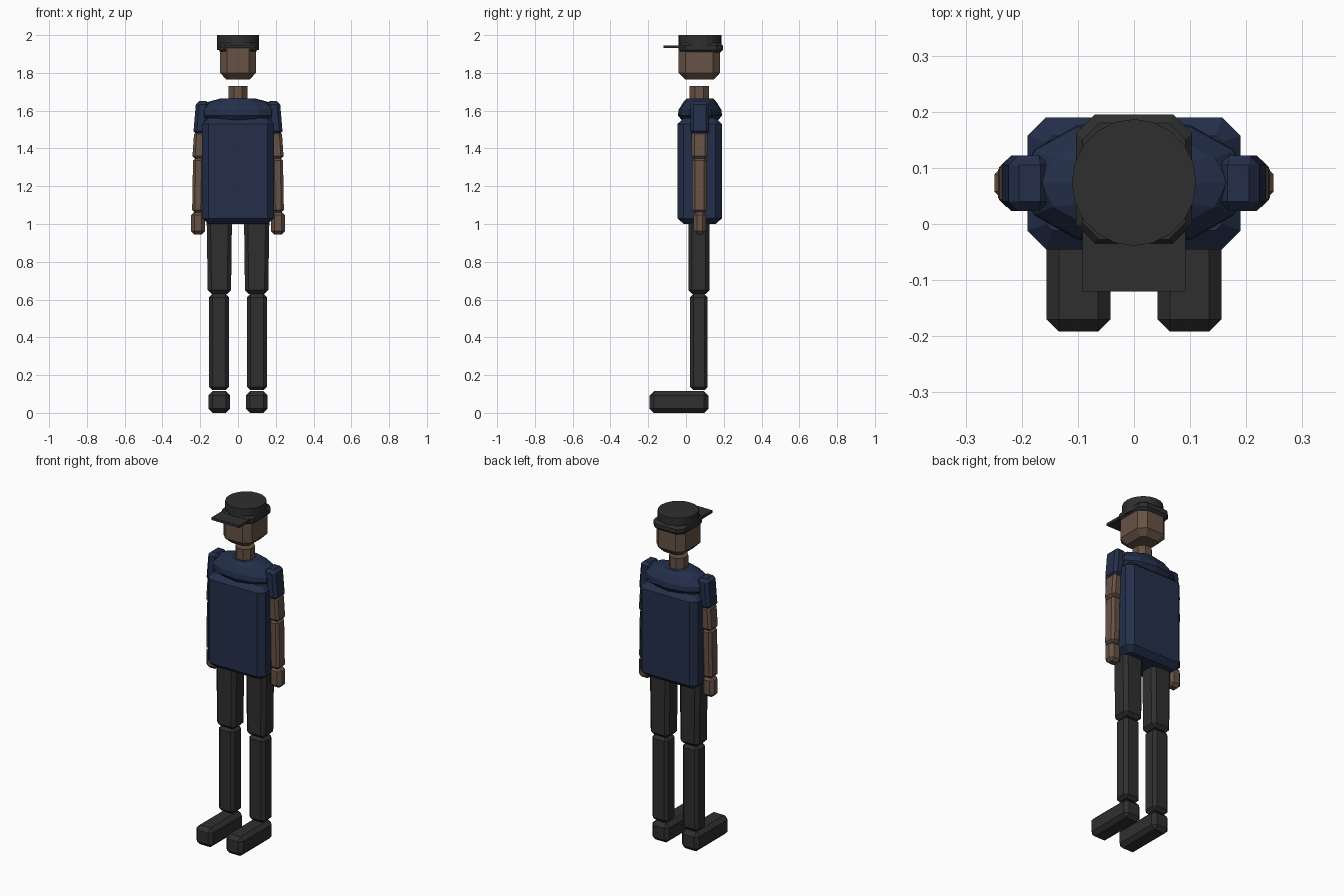
import bpy, bmesh, math
from mathutils import Vector

if "Cube" in bpy.data.objects:
    bpy.data.objects.remove(bpy.data.objects["Cube"])


def material(name, rgb):
    m = bpy.data.materials.new(name)
    m.diffuse_color = (*rgb, 1)
    m.use_nodes = True
    m.node_tree.nodes["Principled BSDF"].inputs["Base Color"].default_value = m.diffuse_color
    return m


NAVY = material("navy cloth", (0.017, 0.028, 0.068))
BLACK = material("charcoal cloth", (0.028, 0.028, 0.028))
SKIN = material("brown skin", (0.135, 0.085, 0.060))


def finish(name, bm, mat):
    bmesh.ops.recalc_face_normals(bm, faces=bm.faces)
    mesh = bpy.data.meshes.new(name)
    bm.to_mesh(mesh)
    bm.free()
    mesh.materials.append(mat)
    ob = bpy.data.objects.new(name, mesh)
    bpy.context.collection.objects.link(ob)
    return ob


def block(name, mat, z, bottom, top=None, chamfer=0.015):
    """Chamfered box between two heights; each end is (x0, x1, y0, y1)."""
    bm = bmesh.new()
    bmesh.ops.create_cube(bm, size=1)
    for v in bm.verts:
        x0, x1, y0, y1 = (top or bottom) if v.co.z > 0 else bottom
        v.co = Vector((x1 if v.co.x > 0 else x0, y1 if v.co.y > 0 else y0,
                       z[1] if v.co.z > 0 else z[0]))
    if chamfer:
        bmesh.ops.bevel(bm, geom=bm.edges[:], offset=chamfer, segments=1,
                        affect='EDGES', profile=0.5)
    return finish(name, bm, mat)


def loft(name, mat, rings, sides, turn=0.0, cy=0.074):
    """Stack of elliptical rings (z, x radius, y radius), closed at both ends."""
    bm = bmesh.new()
    loops = []
    for z, rx, ry in rings:
        angles = [turn + 2 * math.pi * i / sides for i in range(sides)]
        loops.append([bm.verts.new((rx * math.cos(a), cy + ry * math.sin(a), z)) for a in angles])
    for a, b in zip(loops, loops[1:]):
        for i in range(sides):
            j = (i + 1) % sides
            bm.faces.new((a[i], a[j], b[j], b[i]))
    bm.faces.new(loops[0])
    bm.faces.new(loops[-1])
    return finish(name, bm, mat)


def octagon_stack(name, mat, rings):
    """Stack of chamfered rectangles (z, half x, y0, y1, corner cut)."""
    bm = bmesh.new()
    loops = []
    for z, h, y0, y1, c in rings:
        pts = [(h, y0 + c), (h, y1 - c), (h - c, y1), (c - h, y1),
               (-h, y1 - c), (-h, y0 + c), (c - h, y0), (h - c, y0)]
        loops.append([bm.verts.new((x, y, z)) for x, y in pts])
    for a, b in zip(loops, loops[1:]):
        for i in range(8):
            j = (i + 1) % 8
            bm.faces.new((a[i], a[j], b[j], b[i]))
    bm.faces.new(loops[0])
    bm.faces.new(loops[-1])
    return finish(name, bm, mat)


# Torso with a waist seam, and the rounded shoulder yoke above it
octagon_stack("torso", NAVY, [
    (1.00, 0.157, -0.012, 0.157, 0.012), (1.03, 0.19, -0.045, 0.19, 0.033),
    (1.25, 0.19, -0.045, 0.19, 0.033), (1.53, 0.19, -0.045, 0.19, 0.033),
    (1.56, 0.157, -0.012, 0.157, 0.012)])
loft("shoulder_yoke", NAVY, [
    (1.535, 0.15, 0.085), (1.575, 0.205, 0.117), (1.605, 0.205, 0.113),
    (1.645, 0.165, 0.088), (1.665, 0.09, 0.070)], 12)

# Neck, head and cap
loft("neck", SKIN, [(1.64, 0.054, 0.056), (1.73, 0.054, 0.056)], 8, math.pi / 8, 0.07)
octagon_stack("head", SKIN, [
    (1.765, 0.062, -0.005, 0.148, 0.022), (1.80, 0.095, -0.04, 0.18, 0.038),
    (1.93, 0.095, -0.04, 0.18, 0.038)])
octagon_stack("cap_band", BLACK, [
    (1.908, 0.092, -0.028, 0.180, 0.03), (1.922, 0.103, -0.035, 0.195, 0.033),
    (1.945, 0.103, -0.035, 0.195, 0.033), (1.958, 0.092, -0.028, 0.180, 0.03)])
loft("cap_crown", BLACK, [(1.92, 0.111, 0.113), (2.0, 0.111, 0.113)], 20)
block("cap_brim", BLACK, (1.931, 1.946), (-0.092, 0.092, -0.12, 0.03), chamfer=0)


# Limbs, mirrored left and right
def limb(name, mat, z, bottom, top=None, chamfer=0.015):
    flip = lambda e: e and (-e[1], -e[0], e[2], e[3])
    block("right_" + name, mat, z, bottom, top, chamfer)
    block("left_" + name, mat, z, flip(bottom), flip(top), chamfer)


limb("sleeve", NAVY, (1.475, 1.65), (0.170, 0.237, 0.023, 0.122), (0.150, 0.222, 0.023, 0.122), 0.017)
limb("upper_arm", SKIN, (1.345, 1.49), (0.178, 0.242, 0.030, 0.115), (0.172, 0.232, 0.030, 0.115), 0.014)
limb("forearm", SKIN, (1.06, 1.35), (0.184, 0.243, 0.033, 0.110), (0.178, 0.238, 0.033, 0.110), 0.014)
limb("hand", SKIN, (0.945, 1.065), (0.174, 0.249, 0.040, 0.106), None, 0.018)
limb("thigh", BLACK, (0.63, 1.03), (0.037, 0.160, 0.012, 0.124), (0.032, 0.166, 0.012, 0.124), 0.02)
limb("shin", BLACK, (0.12, 0.63), (0.048, 0.154, 0.022, 0.115), None, 0.018)
limb("shoe", BLACK, (0.0, 0.115), (0.042, 0.156, -0.192, 0.118), None, 0.022)
